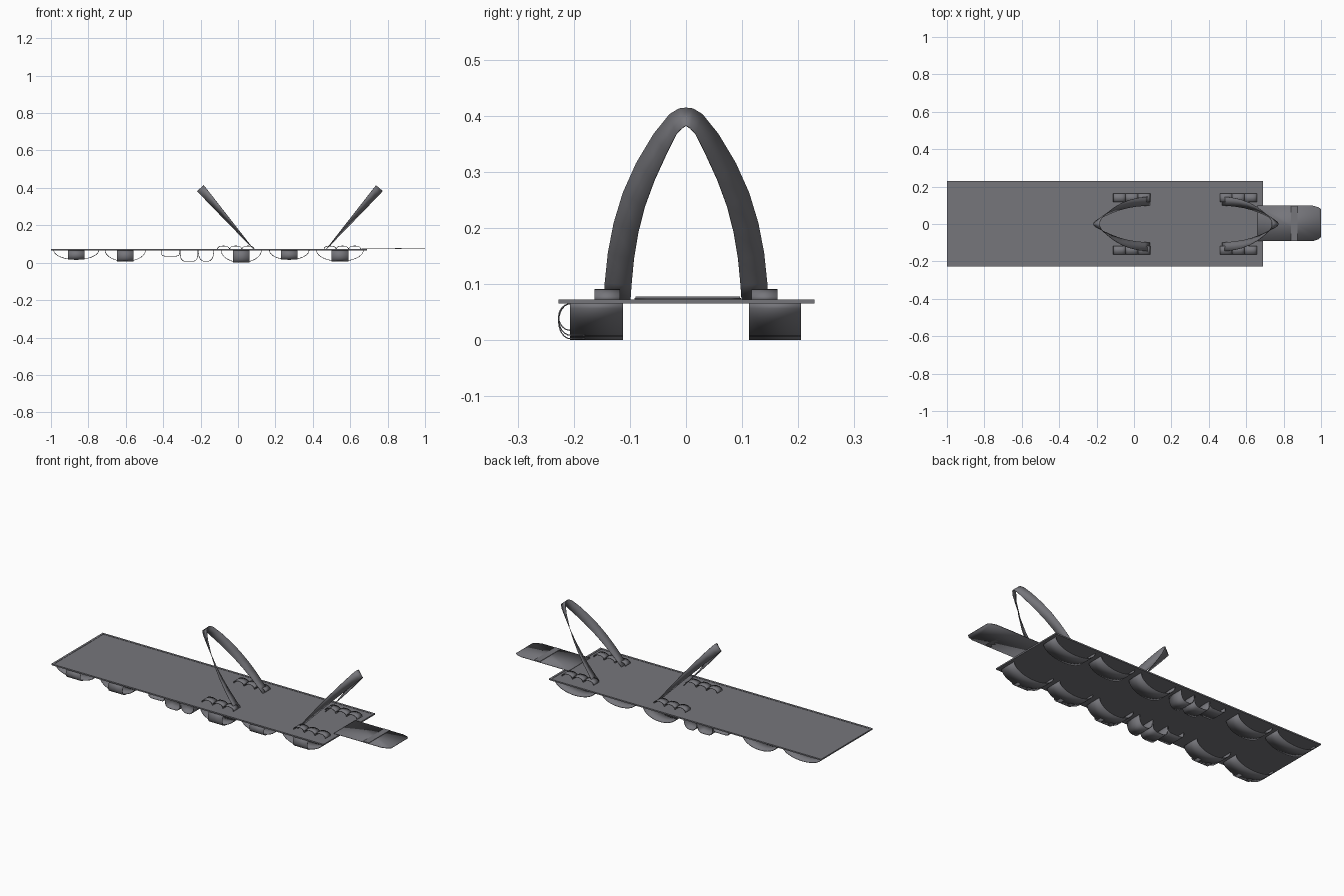
import bpy
import math
from mathutils import Vector

cube = bpy.data.objects.get("Cube")
if cube:
    bpy.data.objects.remove(cube, do_unlink=True)

grey = bpy.data.materials.new("slate grey fabric")
grey.use_nodes = True
colour = (0.18, 0.18, 0.198, 1)
grey.diffuse_color = colour
grey.node_tree.nodes["Principled BSDF"].inputs["Base Color"].default_value = colour

PLATE_LOW, PLATE_TOP = 0.065, 0.071


def make(name, verts, faces, thickness=0, offset=0):
    mesh = bpy.data.meshes.new(name)
    mesh.from_pydata(verts, [], faces)
    mesh.materials.append(grey)
    obj = bpy.data.objects.new(name, mesh)
    bpy.context.collection.objects.link(obj)
    if thickness:
        mod = obj.modifiers.new("cloth thickness", 'SOLIDIFY')
        mod.thickness = thickness
        mod.offset = offset
    bpy.ops.object.select_all(action='DESELECT')
    obj.select_set(True)
    bpy.context.view_layer.objects.active = obj
    bpy.ops.object.shade_smooth_by_angle(angle=math.radians(35))
    return obj


def ribbon(name, edge_a, edge_b, thickness):
    """Sheet of cloth stretched between two matching edges."""
    n = len(edge_a)
    faces = [(i, i + 1, n + i + 1, n + i) for i in range(n - 1)]
    return make(name, list(edge_a) + list(edge_b), faces, thickness)


def box(name, x0, x1, y0, y1, z0, z1):
    verts = [(x, y, z) for z in (z0, z1) for x, y in ((x0, y0), (x1, y0), (x1, y1), (x0, y1))]
    faces = [(3, 2, 1, 0), (4, 5, 6, 7)]
    faces += [(i, (i + 1) % 4, (i + 1) % 4 + 4, i + 4) for i in range(4)]
    return make(name, verts, faces)


def arch(name, x0, x1, y0, y1, base, height, power=2, steps=20):
    """Open cloth tunnel along y; negative height hangs below the base."""
    mid, half = (x0 + x1) / 2, (x1 - x0) / 2
    profile = []
    for i in range(steps + 1):
        a = math.pi * i / steps
        c, s = math.cos(a), math.sin(a)
        profile.append((mid - half * math.copysign(abs(c) ** (2 / power), c),
                        base + height * abs(s) ** (2 / power)))
    return ribbon(name, [(x, y0, z) for x, z in profile],
                  [(x, y1, z) for x, z in profile], 0.003)


# Flat sheet with a narrow raised hem
box("base_sheet", -1, 0.69, -0.227, 0.229, PLATE_LOW, PLATE_TOP)
hem = 0.012
for side, y in (("right", -0.227), ("left", 0.229 - hem)):
    box(f"hem_{side}", -1, 0.69, y, y + hem, PLATE_TOP - 0.001, PLATE_TOP + 0.0015)
for side, x in (("tail", -1), ("tab", 0.69 - hem)):
    box(f"hem_{side}", x, x + hem, -0.227 + hem, 0.229 - hem,
        PLATE_TOP - 0.001, PLATE_TOP + 0.0015)

# Closing tab with clipped corners and a stitched patch
outline = [(0.66, -0.092), (0.955, -0.092), (0.985, -0.082), (1, -0.07),
           (1, 0.08), (0.985, 0.09), (0.955, 0.098), (0.66, 0.098)]
make("closing_tab", [(x, y, 0.074) for x, y in outline], [tuple(range(len(outline)))], 0.003)
box("tab_patch", 0.84, 0.875, -0.09, 0.096, 0.0725, 0.078)

# Hanging pockets: wide ones with a closing strap at the front, then a snug trio
wide = [(-0.985, -0.745, 0.049), (-0.71, -0.495, 0.058), (-0.09, 0.125, 0.0645),
        (0.168, 0.38, 0.049), (0.42, 0.67, 0.058)]
snug = [(-0.41, -0.312, 0.031, 5), (-0.308, -0.215, 0.059, 4), (-0.212, -0.13, 0.059, 2.6)]
for row, y0, y1 in (("front", -0.207, -0.112), ("back", 0.112, 0.205)):
    for i, (x0, x1, depth) in enumerate(wide):
        arch(f"{row}_wide_pocket_{i + 1}", x0, x1, y0, y1, PLATE_LOW + 0.001, -depth)
    for i, (x0, x1, depth, power) in enumerate(snug):
        arch(f"{row}_snug_pocket_{i + 1}", x0, x1, y0, y1, PLATE_LOW + 0.001, -depth, power)

for i, (x0, x1, depth) in enumerate(wide):
    mid = (x0 + x1) / 2
    curl = []
    for k in range(13):
        a = math.pi * k / 12
        curl.append((-0.206 - 0.021 * math.sin(a),
                     PLATE_LOW - depth * 0.97 * (1 + math.cos(a)) / 2))
    curl.insert(0, (-0.18, curl[0][1]))
    ribbon(f"pocket_strap_{i + 1}", [(mid - 0.045, y, z) for y, z in curl],
           [(mid + 0.045, y, z) for y, z in curl], 0.002)

# Small loops on top, three in each group
for group, start in (("middle", -0.11), ("tab_end", 0.46)):
    for side, y0, y1 in (("right", -0.163, -0.118), ("left", 0.117, 0.163)):
        for i in range(3):
            x = start + i * 0.066
            arch(f"{group}_{side}_loop_{i + 1}", x, x + 0.064, y0, y1,
                 PLATE_TOP, 0.0185, 2.4, 12)

# Handles: a strap that lies flat at its feet and twists to cross the arch at its top
half_path = [(0.123, 0.07), (0.121, 0.1), (0.116, 0.15), (0.107, 0.2), (0.093, 0.25),
             (0.0725, 0.3), (0.046, 0.35), (0.023, 0.385), (0.01, 0.395)]
path = half_path + [(0, 0.398)] + [(-y, z) for y, z in reversed(half_path)]


def handle(name, foot_x, lean):
    slope = 0.87
    rise = Vector((lean * slope, 0, 1)).normalized()
    normal = Vector((-lean, 0, slope)).normalized()
    points = [Vector((foot_x + lean * slope * (z - 0.07), y, z)) for y, z in path]
    outer, inner = [], []
    for i, p in enumerate(points):
        tangent = (points[min(i + 1, len(points) - 1)] - points[max(i - 1, 0)]).normalized()
        across = normal.cross(tangent).normalized()
        # Keep the in-plane direction pointing away from the arch's inside
        if across.dot(Vector((0, p.y, 0)) + rise * 0.05) < 0:
            across = -across
        twist = min(1, (p.z - 0.07) / 0.328)
        width = (across * math.sqrt(1 - twist * twist) + normal * twist) * 0.024
        outer.append(p + width)
        inner.append(p - width)
    return ribbon(name, outer, inner, 0.002)


handle("middle_handle", 0.085, -1)
handle("tab_end_handle", 0.47, 1)
